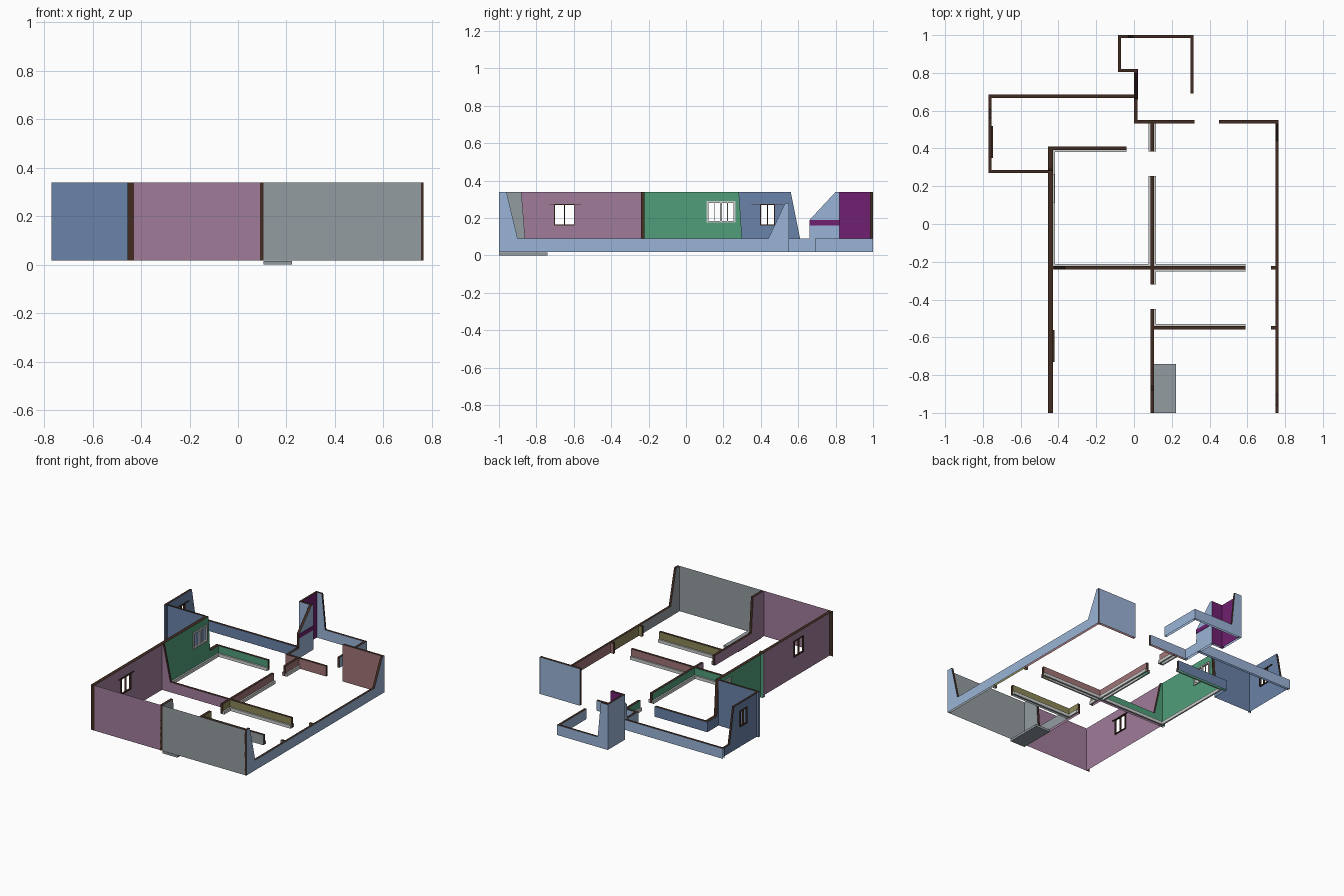
import bpy, bmesh

if "Cube" in bpy.data.objects:
    bpy.data.objects.remove(bpy.data.objects["Cube"])

def lin(c):
    c /= 255
    return c / 12.92 if c <= 0.04045 else ((c + 0.055) / 1.055) ** 2.4

def mat(name, r, g, b):
    m = bpy.data.materials.new(name)
    m.diffuse_color = (lin(r), lin(g), lin(b), 1)
    m.use_nodes = True
    m.node_tree.nodes["Principled BSDF"].inputs["Base Color"].default_value = m.diffuse_color
    return m

PINK = mat("mauve paint", 160, 124, 154)
GREY = mat("grey paint", 148, 156, 160)
SKY = mat("light blue facade", 154, 180, 214)
GREEN = mat("green paint", 80, 158, 122)
BLUE = mat("blue paint", 106, 130, 168)
PURPLE = mat("purple paint", 112, 32, 112)
RED = mat("dusty red paint", 160, 116, 118)
OLIVE = mat("olive paint", 140, 136, 88)
BROWN = mat("dark brown cut", 66, 44, 34)
WHITE = mat("white trim", 205, 207, 207)

B, L, M, H = 0.018, 0.09, 0.28, 0.34    # base, low cut, mid and full heights

def height(top, u):
    for (u0, z0), (u1, z1) in zip(top, top[1:]):
        if u0 - 1e-6 <= u <= u1 + 1e-6:
            return z0 + (z1 - z0) * (u - u0) / (u1 - u0)

def wall(name, axis, a0, a1, top, low, high, ends="", cap=True, hole=None):
    """Wall along an axis, from a0 to a1 thick; top is the cut line as (u, z).
    low/high colour its two sides (None leaves that side open)."""
    bm = bmesh.new()
    mats = []
    def add(pts, m):
        if m not in mats:
            mats.append(m)
        f = bm.faces.new([bm.verts.new((u, a, z) if axis == "x" else (a, u, z)) for u, a, z in pts])
        f.material_index = mats.index(m)
    us = sorted({p[0] for p in top} | set(hole[:2] if hole else ()))
    for a, m, flip in ((a0, low, axis == "y"), (a1, high, axis == "x")):
        if m is None:
            continue
        for u0, u1 in zip(us, us[1:]):
            h0, h1 = height(top, u0), height(top, u1)
            bands = [(B, B, h0, h1)]
            if hole and hole[0] <= u0 and u1 <= hole[1]:
                bands = [(B, B, hole[2], hole[2]), (hole[3], hole[3], h0, h1)]
            for b0, b1, t0, t1 in bands:
                pts = [(u0, a, b0), (u1, a, b1), (u1, a, t1), (u0, a, t0)]
                add(pts[::-1] if flip else pts, m)
    if cap:
        for (u0, z0), (u1, z1) in zip(top, top[1:]):
            pts = [(u0, a0, z0), (u1, a0, z1), (u1, a1, z1), (u0, a1, z0)]
            add(pts if axis == "x" else pts[::-1], BROWN)
    for key, (u, z) in (("0", top[0]), ("1", top[-1])):
        if key in ends:
            pts = [(u, a0, B), (u, a0, z), (u, a1, z), (u, a1, B)]
            add(pts if (key == "0") == (axis == "y") else pts[::-1], BROWN)
    me = bpy.data.meshes.new(name)
    bm.to_mesh(me)
    bm.free()
    for m in mats:
        me.materials.append(m)
    bpy.context.collection.objects.link(bpy.data.objects.new(name, me))

def flat(u0, u1, z=L):
    return [(u0, z), (u1, z)]

def box(name, x0, x1, y0, y1, z0, z1, m):
    bm = bmesh.new()
    bmesh.ops.create_cube(bm, size=1)
    for v in bm.verts:
        v.co = ((x0 + x1) / 2 + v.co.x * (x1 - x0), (y0 + y1) / 2 + v.co.y * (y1 - y0),
                (z0 + z1) / 2 + v.co.z * (z1 - z0))
    me = bpy.data.meshes.new(name)
    bm.to_mesh(me)
    bm.free()
    me.materials.append(m)
    bpy.context.collection.objects.link(bpy.data.objects.new(name, me))

# Front walls: only the inner painted sheet
wall("front_wall_left", "x", -1, -1, flat(-0.43, 0.09, H), PINK, None, cap=False)
wall("front_wall_right", "x", -1, -1, flat(0.105, 0.755, H), GREY, None, cap=False)

# Left walls, open on the outside
W1, W2, W3 = (-0.70, -0.60, 0.165, 0.27), (0.12, 0.255, 0.185, 0.28), (0.40, 0.47, 0.165, 0.27)
wall("left_wall_front", "y", -0.455, -0.43, flat(-1, -0.235, H), None, PINK, "0", hole=W1)
wall("left_wall_middle", "y", -0.455, -0.43, flat(-0.235, 0.283, H), None, GREEN, hole=W2)
wall("left_wall_back", "y", -0.455, -0.43, [(0.283, H), (0.30, L), (0.41, L)], BLUE, GREEN)
wall("green_room_back_wall", "x", 0.393, 0.41, flat(-0.455, -0.04), GREEN, BLUE, "1")

# Side extension
wall("extension_front_wall", "x", 0.27, 0.285, flat(-0.77, -0.455, H), None, BLUE)
wall("extension_left_wall", "y", -0.77, -0.755,
     [(0.27, H), (0.56, H), (0.61, L), (0.685, L)], None, BLUE, hole=W3)
wall("extension_corner_strip", "y", -0.77, -0.77, flat(0.27, 0.283, H), SKY, None, cap=False)
wall("extension_back_wall", "x", 0.668, 0.685, flat(-0.77, 0.015), BLUE, SKY)

# Back porch
wall("porch_side_wall", "y", 0.0, 0.018,
     [(0.535, L), (0.66, L), (0.661, 0.19), (0.80, H), (0.82, H)], SKY, SKY)
box("porch_stripe", 0.018, 0.021, 0.66, 0.82, 0.16, 0.19, PURPLE)
wall("porch_niche_wall", "x", 0.805, 0.82, flat(-0.085, 0.018, H), SKY, PURPLE)
wall("porch_left_wall", "y", -0.085, -0.07, flat(0.805, 1, H), SKY, PURPLE)
wall("porch_back_wall", "x", 0.985, 1,
     [(-0.085, H), (-0.03, H), (-0.005, L), (0.315, L)], SKY, SKY)
wall("porch_right_wall", "y", 0.298, 0.315, flat(0.69, 1), SKY, SKY, "0")

# Hall back wall, either side of the entrance
wall("hall_back_wall_left", "x", 0.533, 0.55, flat(0.0, 0.32), RED, SKY, "1")
wall("hall_back_wall_right", "x", 0.533, 0.55, flat(0.45, 0.765, M), RED, SKY, "0")

# Right wall, one length per room
wall("right_wall_front", "y", 0.75, 0.766,
     [(-1, H), (-0.96, H), (-0.90, L), (-0.55, L)], GREY, SKY, "0")
wall("right_wall_middle", "y", 0.75, 0.766, flat(-0.55, -0.23), OLIVE, SKY)
wall("right_wall_back", "y", 0.75, 0.766,
     [(-0.23, L), (0.44, L), (0.53, M), (0.55, M)], RED, SKY)

# Central partition
wall("partition_front", "y", 0.087, 0.105,
     [(-1, H), (-0.88, H), (-0.86, L), (-0.55, L)], PINK, GREY, "0")
wall("partition_stub_a", "y", 0.087, 0.105, flat(-0.55, -0.45), PINK, OLIVE, "1")
wall("partition_stub_b", "y", 0.087, 0.105, flat(-0.32, -0.23), PINK, OLIVE, "0")
wall("partition_middle", "y", 0.087, 0.105, flat(-0.23, 0.255), GREEN, RED, "1")
wall("partition_back", "y", 0.087, 0.105, flat(0.385, 0.54), GREEN, RED, "0")

# Cross partitions
wall("cross_wall_left", "x", -0.24, -0.222,
     [(-0.455, H), (-0.42, H), (-0.365, L), (0.09, L)], PINK, GREEN)
for y0, side_a, side_b, tag in ((-0.24, OLIVE, RED, "back"), (-0.558, GREY, OLIVE, "front")):
    wall("cross_wall_" + tag, "x", y0, y0 + 0.018, flat(0.10, 0.59), side_a, side_b, "1")
    wall("door_jamb_" + tag, "x", y0, y0 + 0.018, flat(0.725, 0.752), side_a, side_b, "0")

# Skirting boards
T = 0.011
for i, (x0, x1, y0, y1) in enumerate((
        (-0.43, -0.04, 0.393 - T, 0.393), (-0.43, -0.43 + T, -0.222, 0.39),
        (-0.43, 0.087, -0.222, -0.222 + T), (0.087 - T, 0.087, -0.222, 0.255),
        (0.105, 0.105 + T, -0.222, 0.255), (0.105, 0.59, -0.222, -0.222 + T),
        (0.105, 0.59, -0.24 - T, -0.24), (0.105, 0.59, -0.54, -0.54 + T),
        (0.105, 0.105 + T, 0.385, 0.533), (0.087 - T, 0.087, 0.385, 0.533),
        (0.105, 0.105 + T, -0.32, -0.24), (0.105, 0.105 + T, -0.54, -0.45))):
    box("skirting_%d" % i, x0, x1, y0, y1, B, 0.04, WHITE)

# Window frames, mullions and rails
def window(name, x, hole, m, t):
    y0, y1, z0, z1 = hole
    mid = (y0 + y1) / 2
    for i, (a, b, c, d) in enumerate((
            (y0 - t, y0, z0 - t, z1 + t), (y1, y1 + t, z0 - t, z1 + t),
            (y0, y1, z0 - t, z0), (y0, y1, z1, z1 + t), (mid - t / 2, mid + t / 2, z0, z1))):
        box("%s_bar_%d" % (name, i), x - 0.006, x + 0.008, a, b, c, d, m)

window("mauve_room_window", -0.43, W1, BROWN, 0.005)
window("green_room_window", -0.43, W2, WHITE, 0.010)
window("extension_window", -0.755, W3, BROWN, 0.005)
for k in (1, 3):
    y = W2[0] + (W2[1] - W2[0]) * k / 4
    box("green_window_glazing_bar_%d" % k, -0.432, -0.426, y - 0.002, y + 0.002, W2[2], W2[3], WHITE)
box("mauve_room_rail", -0.43, -0.422, -0.73, -0.56, 0.272, 0.276, BROWN)
box("extension_rail", -0.755, -0.747, 0.35, 0.52, 0.272, 0.276, BROWN)

# Ground step in the grey room
box("floor_step", 0.105, 0.223, -1, -0.74, 0, 0.016, GREY)
